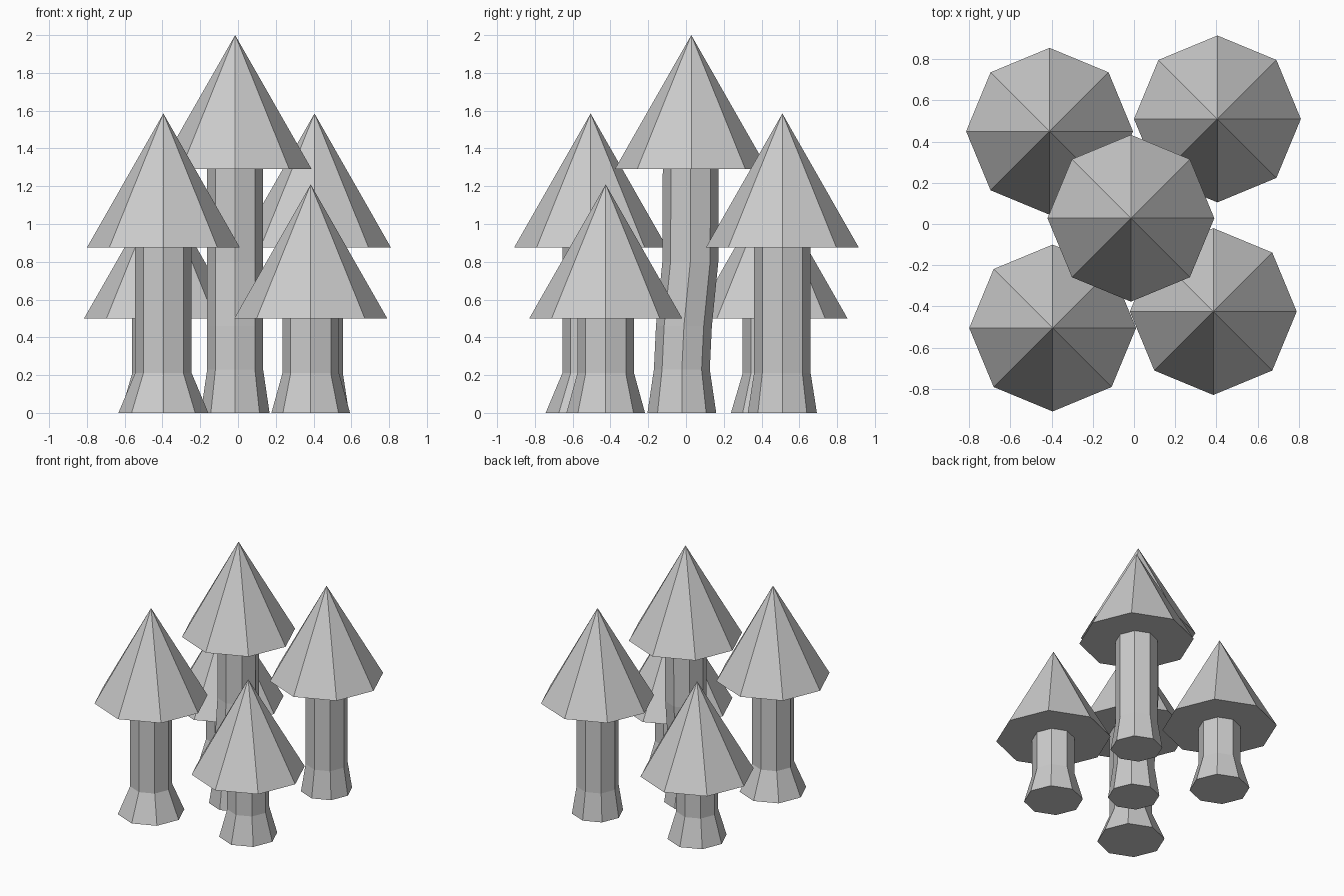
import bpy, bmesh
from math import cos, sin, pi

if "Cube" in bpy.data.objects:
    bpy.data.objects.remove(bpy.data.objects["Cube"])

SIDES = 8
CAP_R, CAP_H = 0.405, 0.71


def ring(bm, x, y, z, r):
    return [bm.verts.new((x + r * cos(2 * pi * i / SIDES),
                          y + r * sin(2 * pi * i / SIDES), z))
            for i in range(SIDES)]


def finish(bm, name):
    bmesh.ops.recalc_face_normals(bm, faces=bm.faces[:])
    mesh = bpy.data.meshes.new(name)
    bm.to_mesh(mesh)
    bm.free()
    bpy.context.collection.objects.link(bpy.data.objects.new(name, mesh))


def trunk(name, x, y, profile):
    # stacked octagons: (height, radius, sideways shift in y)
    bm = bmesh.new()
    rings = [ring(bm, x, y + dy, z, r) for z, r, dy in profile]
    for a, b in zip(rings, rings[1:]):
        for i in range(SIDES):
            j = (i + 1) % SIDES
            bm.faces.new((a[i], a[j], b[j], b[i]))
    bm.faces.new(rings[0])
    bm.faces.new(rings[-1])
    finish(bm, name)


def foliage(name, x, y, z):
    # eight-sided cone with a flat underside
    bm = bmesh.new()
    base = ring(bm, x, y, z, CAP_R)
    tip = bm.verts.new((x, y, z + CAP_H))
    for i in range(SIDES):
        bm.faces.new((base[i], base[(i + 1) % SIDES], tip))
    bm.faces.new(base)
    finish(bm, name)


# outer trees: name, x, y, foliage height, root radius
for name, x, y, z, root in [
    ("front_left", -0.395, -0.505, 0.875, 0.238),
    ("front_right", 0.385, -0.425, 0.50, 0.208),
    ("back_left", -0.41, 0.45, 0.50, 0.212),
    ("back_right", 0.405, 0.51, 0.875, 0.183),
]:
    trunk(name + "_trunk", x, y, [(0, root, 0), (0.21, 0.15, 0), (z, 0.15, 0)])
    foliage(name + "_foliage", x, y, z)

# tall middle tree with a bent trunk
trunk("middle_trunk", -0.015, 0.025,
      [(0, 0.182, -0.047), (0.23, 0.148, -0.047), (0.46, 0.148, -0.036),
       (0.8, 0.148, -0.002), (1.29, 0.148, 0)])
foliage("middle_foliage", -0.015, 0.028, 1.29)
